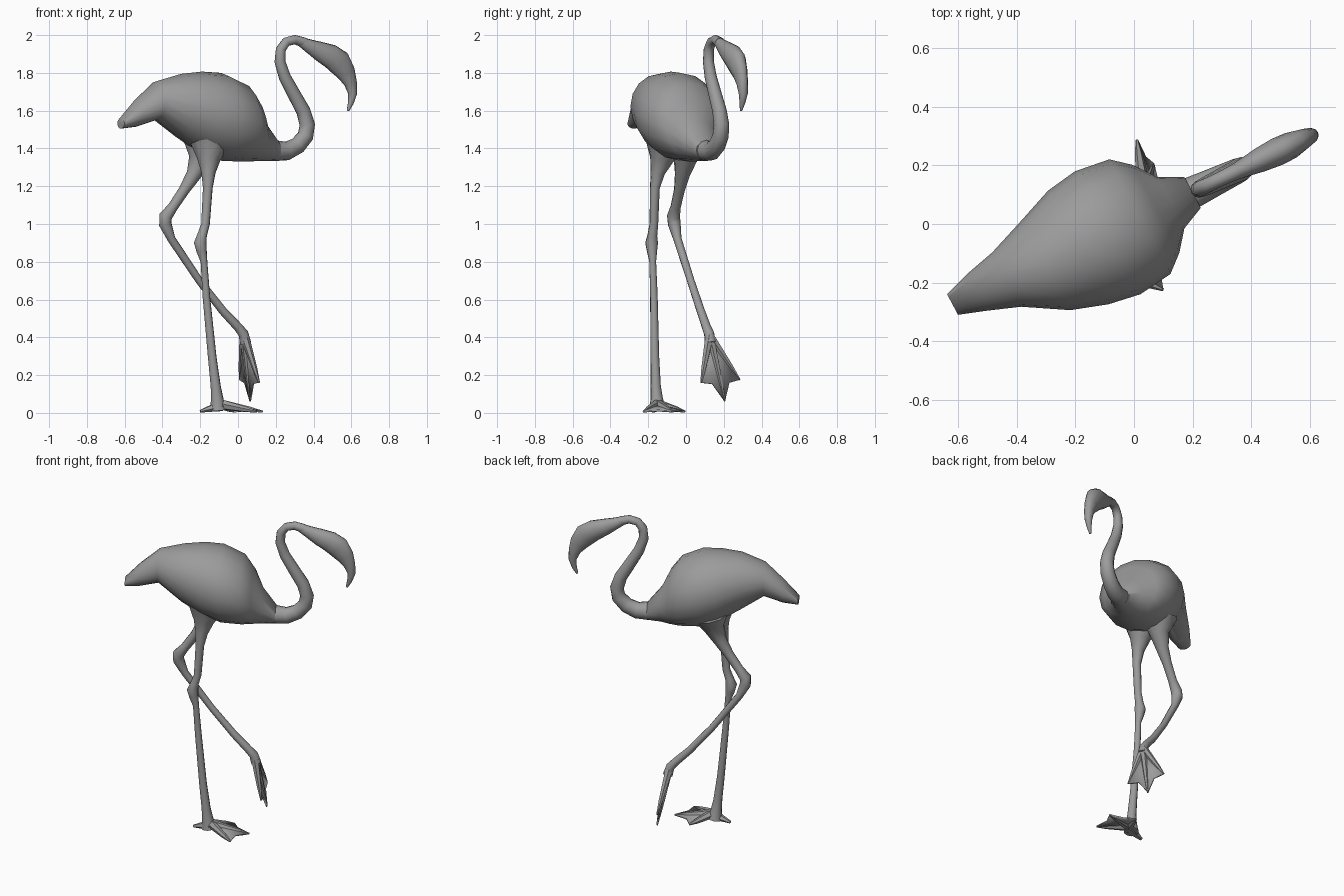
import bpy, bmesh, math
from mathutils import Vector

cube = bpy.data.objects.get("Cube")
if cube:
    bpy.data.objects.remove(cube, do_unlink=True)

grey = bpy.data.materials.new("plain grey")
grey.use_nodes = True
colour = (0.33, 0.33, 0.33, 1)
grey.diffuse_color = colour
grey.node_tree.nodes["Principled BSDF"].inputs["Base Color"].default_value = colour

HEADING = Vector((0.88, 0.47, 0)).normalized()
SIDE = Vector((-HEADING.y, HEADING.x, 0))


def finish(name, bm, angle=50):
    bmesh.ops.recalc_face_normals(bm, faces=bm.faces)
    mesh = bpy.data.meshes.new(name)
    bm.to_mesh(mesh)
    bm.free()
    mesh.materials.append(grey)
    obj = bpy.data.objects.new(name, mesh)
    bpy.context.collection.objects.link(obj)
    bpy.ops.object.select_all(action='DESELECT')
    obj.select_set(True)
    bpy.context.view_layer.objects.active = obj
    bpy.ops.object.shade_smooth_by_angle(angle=math.radians(angle))
    return obj


def loft(name, sections, sides=12, upright=False):
    """Skin elliptical sections: (centre, half width, half height)."""
    bm = bmesh.new()
    points = [Vector(s[0]) for s in sections]
    rings = []
    for i, (_, wide, tall) in enumerate(sections):
        along = points[min(i + 1, len(points) - 1)] - points[max(i - 1, 0)]
        across = SIDE - along * (SIDE.dot(along) / along.length_squared)
        across.normalize()
        up = along.cross(across).normalized()
        if upright:
            across, up = SIDE, Vector((0, 0, 1))
        ring = []
        for k in range(sides):
            a = math.tau * k / sides
            ring.append(bm.verts.new(points[i] + across * wide * math.cos(a) + up * tall * math.sin(a)))
        rings.append(ring)
    for a, b in zip(rings, rings[1:]):
        for k in range(sides):
            n = (k + 1) % sides
            bm.faces.new((a[k], a[n], b[n], b[k]))
    bm.faces.new(rings[0])
    bm.faces.new(rings[-1])
    return finish(name, bm)


def on_axis(x, z):
    """Point in the vertical plane of the neck and head."""
    return (x, 0.115 + 0.48 * (x - 0.215), z)


# Body with tail: x, y, half width, bottom, top
body = [(-.62, -.275, .04, 1.505, 1.56), (-.54, -.235, .07, 1.515, 1.655),
        (-.435, -.19, .105, 1.55, 1.755), (-.30, -.14, .175, 1.45, 1.795),
        (-.19, -.08, .22, 1.375, 1.807), (-.09, -.03, .238, 1.335, 1.80),
        (.02, .025, .222, 1.33, 1.745), (.075, .052, .17, 1.332, 1.665),
        (.125, .073, .10, 1.333, 1.55), (.20, .108, .06, 1.335, 1.445)]
loft("body", [((x, y, (lo + hi) / 2), w, (hi - lo) / 2) for x, y, w, lo, hi in body],
     sides=16, upright=True)

# Neck: x, z, radius
neck = [(.13, 1.40, .062), (.20, 1.388, .055), (.26, 1.387, .05), (.315, 1.415, .046),
        (.357, 1.465, .043), (.367, 1.525, .041), (.345, 1.60, .038), (.295, 1.69, .035),
        (.247, 1.78, .032), (.222, 1.86, .029), (.227, 1.925, .027), (.255, 1.964, .025),
        (.30, 1.976, .025), (.35, 1.96, .028)]
loft("neck", [(on_axis(x, z), r, r) for x, z, r in neck])

# Head and hooked beak: x, z, half width, half height
head = [(.33, 1.966, .025, .025), (.38, 1.94, .033, .038), (.43, 1.915, .042, .052),
        (.49, 1.888, .048, .065), (.535, 1.855, .046, .070), (.572, 1.80, .036, .055),
        (.596, 1.745, .029, .036), (.607, 1.69, .024, .024), (.597, 1.64, .015, .015),
        (.582, 1.60, .006, .007)]
loft("head_and_beak", [(on_axis(x, z), w, h) for x, z, w, h in head])

# Legs: x, y, z, radius
standing = [(-.15, -.11, 1.43, .11), (-.155, -.13, 1.34, .062), (-.157, -.15, 1.27, .038),
            (-.16, -.165, 1.19, .026), (-.172, -.17, 1.0, .023), (-.19, -.178, .94, .026),
            (-.2, -.182, .90, .034), (-.193, -.18, .86, .028), (-.18, -.176, .80, .018),
            (-.168, -.17, .62, .020), (-.137, -.165, .30, .023), (-.118, -.16, .14, .027),
            (-.11, -.155, .07, .034), (-.105, -.15, .015, .045)]
raised = [(-.185, .01, 1.43, .11), (-.2, -.005, 1.34, .062), (-.235, -.02, 1.26, .040),
          (-.285, -.035, 1.18, .029), (-.345, -.055, 1.09, .027), (-.383, -.066, 1.04, .035),
          (-.385, -.062, 1.00, .034), (-.352, -.045, .92, .022), (-.205, .025, .70, .020),
          (-.08, .078, .54, .022), (.0, .108, .455, .024), (.028, .122, .42, .027),
          (.04, .13, .37, .03)]
for name, rows in (("standing_leg", standing), ("raised_leg", raised)):
    loft(name, [((x, y, z), r, r) for x, y, z, r in rows], sides=10)


def foot(name, ankle, toes, thick):
    """Three toes joined by scalloped webs."""
    ankle = Vector(ankle)
    toes = [Vector(t) for t in toes]
    for i, tip in enumerate(toes):
        loft(f"{name}_toe_{i + 1}", [(ankle, thick, thick), (ankle.lerp(tip, .7), thick * .55, thick * .55),
                                     (tip, .005, .005)], sides=6)
    rim = []
    for a, b in zip(toes, toes[1:]):
        rim += [a, ankle.lerp((a + b) / 2, .86)]
    rim.append(toes[-1])
    bm = bmesh.new()
    hub = bm.verts.new(ankle)
    verts = [bm.verts.new(p) for p in rim]
    for a, b in zip(verts, verts[1:]):
        bm.faces.new((hub, a, b))
    web = finish(name + "_web", bm, 30)
    solid = web.modifiers.new("thickness", 'SOLIDIFY')
    solid.thickness = .01
    solid.offset = 0


foot("standing_foot", (-.09, -.15, .045), [(.10, -.225, .007), (.13, -.07, .007), (-.02, -.005, .007)], .028)
foot("raised_foot", (.033, .125, .41), [(.112, .08, .16), (.065, .205, .062), (.01, .285, .175)], .025)

# Hind toe of the standing foot
loft("standing_hind_toe", [((-.09, -.152, .04), .035, .035), ((-.14, -.162, .024), .025, .02),
                           ((-.20, -.172, .008), .012, .007)], sides=6)
